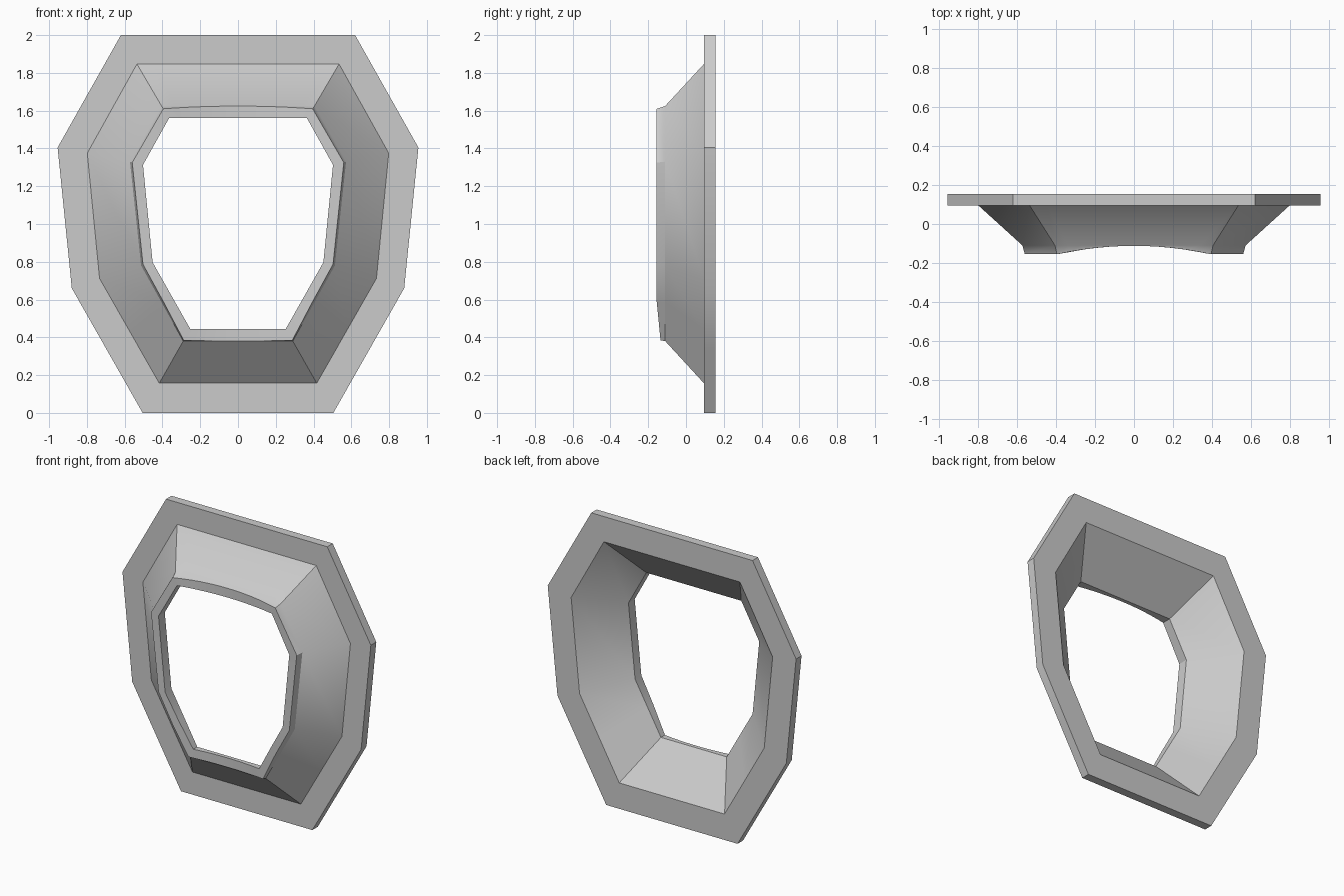
import bpy, bmesh, math

if "Cube" in bpy.data.objects:
    bpy.data.objects.remove(bpy.data.objects["Cube"], do_unlink=True)

grey = bpy.data.materials.new("plain grey")
grey.use_nodes = True
colour = (0.6, 0.6, 0.6, 1)
grey.diffuse_color = colour
grey.node_tree.nodes["Principled BSDF"].inputs["Base Color"].default_value = colour

# Half outlines (x, z) from the top corner down to the bottom corner
FLANGE = [(0.62, 2.0), (0.955, 1.405), (0.88, 0.66), (0.505, 0.0)]
FUNNEL_BASE = [(0.535, 1.847), (0.798, 1.375), (0.733, 0.712), (0.417, 0.157)]
BACK_HOLE = [(0.523, 1.825), (0.775, 1.37), (0.71, 0.72), (0.405, 0.18)]
FUNNEL_END = [(0.405, 1.625), (0.572, 1.33), (0.513, 0.78), (0.29, 0.38)]
LIP_TIP = [(0.395, 1.61), (0.56, 1.325), (0.503, 0.787), (0.285, 0.388)]
OPENING = [(0.365, 1.56), (0.503, 1.313), (0.452, 0.797), (0.253, 0.445)]
STEPS = [1, 1, 2, 12, 2, 1, 1, 12]   # extra cuts where the lip curves


def outline(half):
    """Mirror a half outline and subdivide its edges."""
    corners = half + [(-x, z) for x, z in reversed(half)]
    points = []
    for i, n in enumerate(STEPS):
        (x0, z0), (x1, z1) = corners[i], corners[(i + 1) % len(corners)]
        points += [(x0 + (x1 - x0) * k / n, z0 + (z1 - z0) * k / n) for k in range(n)]
    return points


def flat(half, y):
    return [(x, y, z) for x, z in outline(half)]


def lip_y(x):
    """Front of the lip: hollow in the middle, level at the sides."""
    return max(-0.155, -0.112 - 0.28 * x * x)


# Lip front edges follow the hollow curve, the outer one tapering with depth
lip_inner = [(x, lip_y(x), z) for x, z in outline(OPENING)]
lip_outer = []
for (xa, za), (xb, zb) in zip(outline(FUNNEL_END), outline(LIP_TIP)):
    y = lip_y(xb)
    t = (-0.11 - y) / 0.045
    lip_outer.append((xa + (xb - xa) * t, y, za + (zb - za) * t))

# Closed loft: flange, back hole, funnel inside, lip, funnel outside
rings = [flat(FLANGE, 0.095), flat(FLANGE, 0.155), flat(BACK_HOLE, 0.155),
         flat(OPENING, -0.086), lip_inner, lip_outer,
         flat(FUNNEL_END, -0.11), flat(FUNNEL_BASE, 0.095)]
bm = bmesh.new()
loops = [[bm.verts.new(p) for p in ring] for ring in rings]
count = len(loops[0])
for a, b in zip(loops, loops[1:] + loops[:1]):
    for i in range(count):
        j = (i + 1) % count
        bm.faces.new((a[i], a[j], b[j], b[i]))
bmesh.ops.recalc_face_normals(bm, faces=bm.faces)

mesh = bpy.data.meshes.new("window_frame")
bm.to_mesh(mesh)
bm.free()
mesh.materials.append(grey)
frame = bpy.data.objects.new("window_frame", mesh)
bpy.context.collection.objects.link(frame)
bpy.context.view_layer.objects.active = frame
frame.select_set(True)
bpy.ops.object.shade_smooth_by_angle(angle=math.radians(30))
